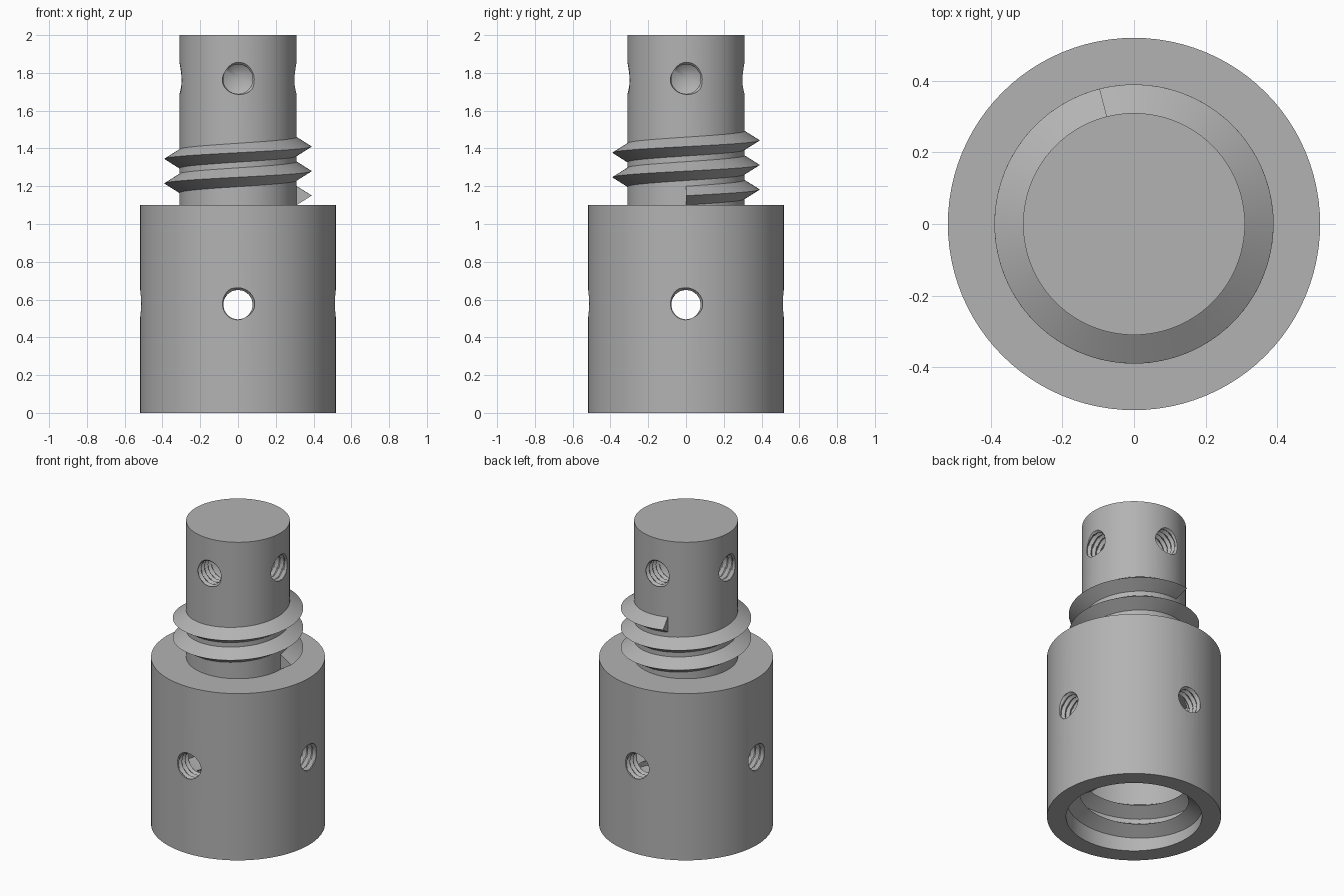
import bpy, bmesh
from math import sin, cos, pi, radians, floor
from mathutils import Matrix

if "Cube" in bpy.data.objects:
    bpy.data.objects.remove(bpy.data.objects["Cube"], do_unlink=True)

# One plain grey metal
grey = bpy.data.materials.new("grey_metal")
grey.use_nodes = True
COLOUR = (0.45, 0.45, 0.45, 1)
grey.diffuse_color = COLOUR
grey.node_tree.nodes["Principled BSDF"].inputs["Base Color"].default_value = COLOUR

BODY_R, SHAFT_R, BORE_R = 0.52, 0.31, 0.406
SHOULDER, TOP, BORE_TOP = 1.1, 2.0, 0.9
PITCH, TURNS = 0.13, 2.29


def finish(name, bm):
    bmesh.ops.recalc_face_normals(bm, faces=bm.faces)
    mesh = bpy.data.meshes.new(name)
    bm.to_mesh(mesh)
    bm.free()
    mesh.materials.append(grey)
    obj = bpy.data.objects.new(name, mesh)
    bpy.context.collection.objects.link(obj)
    return obj


def bridge(bm, a, b):
    n = len(a)
    for i in range(n):
        j = (i + 1) % n
        bm.faces.new((a[i], a[j], b[j], b[i]))


def smooth(obj):
    bpy.ops.object.select_all(action='DESELECT')
    obj.select_set(True)
    bpy.context.view_layer.objects.active = obj
    bpy.ops.object.shade_smooth_by_angle(angle=radians(25))


def lathe(name, profile, seg=96):
    """Revolve a profile whose two ends are closed with flat discs."""
    bm = bmesh.new()
    rings = [[bm.verts.new((r * cos(2 * pi * i / seg), r * sin(2 * pi * i / seg), z))
              for i in range(seg)] for r, z in profile]
    for a, b in zip(rings, rings[1:]):
        bridge(bm, a, b)
    bm.faces.new(rings[0])
    bm.faces.new(rings[-1])
    return finish(name, bm)


def helical_ridge(name, base_r, tip_r, z0):
    """Triangular thread swept up a right-handed helix."""
    bm = bmesh.new()
    steps = int(TURNS * 72)
    rings = []
    for s in range(steps + 1):
        t = TURNS * s / steps
        a, z = 2 * pi * t, z0 + PITCH * t
        rings.append([bm.verts.new((r * cos(a), r * sin(a), z + dz))
                      for r, dz in ((base_r, -0.055), (tip_r, 0), (base_r, 0.055))])
    for a, b in zip(rings, rings[1:]):
        bridge(bm, a, b)
    bm.faces.new(rings[0])
    bm.faces.new(rings[-1])
    smooth(finish(name, bm))


def tapped_cutter(inner, surface, z, angle, entry, cone):
    """Radial screw-hole cutter with a helical groove and a conical end."""
    seg, steps, pitch, minor, depth = 32, 8, 0.035, 0.077, 0.016
    bm = bmesh.new()
    count = int((surface + 0.04 - inner) / pitch * steps)
    rings = []
    for k in range(count + 1):
        x = inner + k * pitch / steps
        ring = []
        for i in range(seg):
            f = (x - surface) / pitch - (i / seg - entry / 360) + 0.5
            r = minor + depth * (1 - abs(2 * (f - floor(f)) - 1))
            a = 2 * pi * i / seg
            ring.append(bm.verts.new((x, r * cos(a), r * sin(a))))
        rings.append(ring)
    for a, b in zip(rings, rings[1:]):
        bridge(bm, a, b)
    for ring, x in ((rings[0], inner - cone), (rings[-1], surface + 0.05)):
        tip = bm.verts.new((x, 0, 0))
        for i in range(seg):
            bm.faces.new((ring[i], ring[(i + 1) % seg], tip))
    bm.transform(Matrix.Translation((0, 0, z)) @ Matrix.Rotation(radians(angle), 4, 'Z'))
    cutter = finish("hole_cutter", bm)
    cutter.hide_render = True
    return cutter


# Body with shaft above and bore below
body = lathe("connector_body", [
    (BORE_R, BORE_TOP), (BORE_R, 0), (BODY_R, 0),
    (BODY_R, SHOULDER), (SHAFT_R, SHOULDER), (SHAFT_R, TOP)])

# Four tapped holes through the wall, four blind ones in the shaft
bpy.context.view_layer.objects.active = body
for angle in (0, 90, 180, 270):
    for args in ((0.34, BODY_R, 0.573, angle, 130, 0.02),
                 (0.16, SHAFT_R, 1.767, angle, 50, 0.045)):
        cutter = tapped_cutter(*args)
        mod = body.modifiers.new("hole", 'BOOLEAN')
        mod.operation, mod.solver, mod.object = 'DIFFERENCE', 'EXACT', cutter
        bpy.ops.object.modifier_apply(modifier=mod.name)
        bpy.data.objects.remove(cutter, do_unlink=True)
smooth(body)

# Outer thread on the shaft, inner thread in the bore
helical_ridge("shaft_thread", SHAFT_R - 0.008, 0.39, SHOULDER + 0.05)
helical_ridge("bore_thread", BORE_R + 0.008, 0.325, 0.056)
